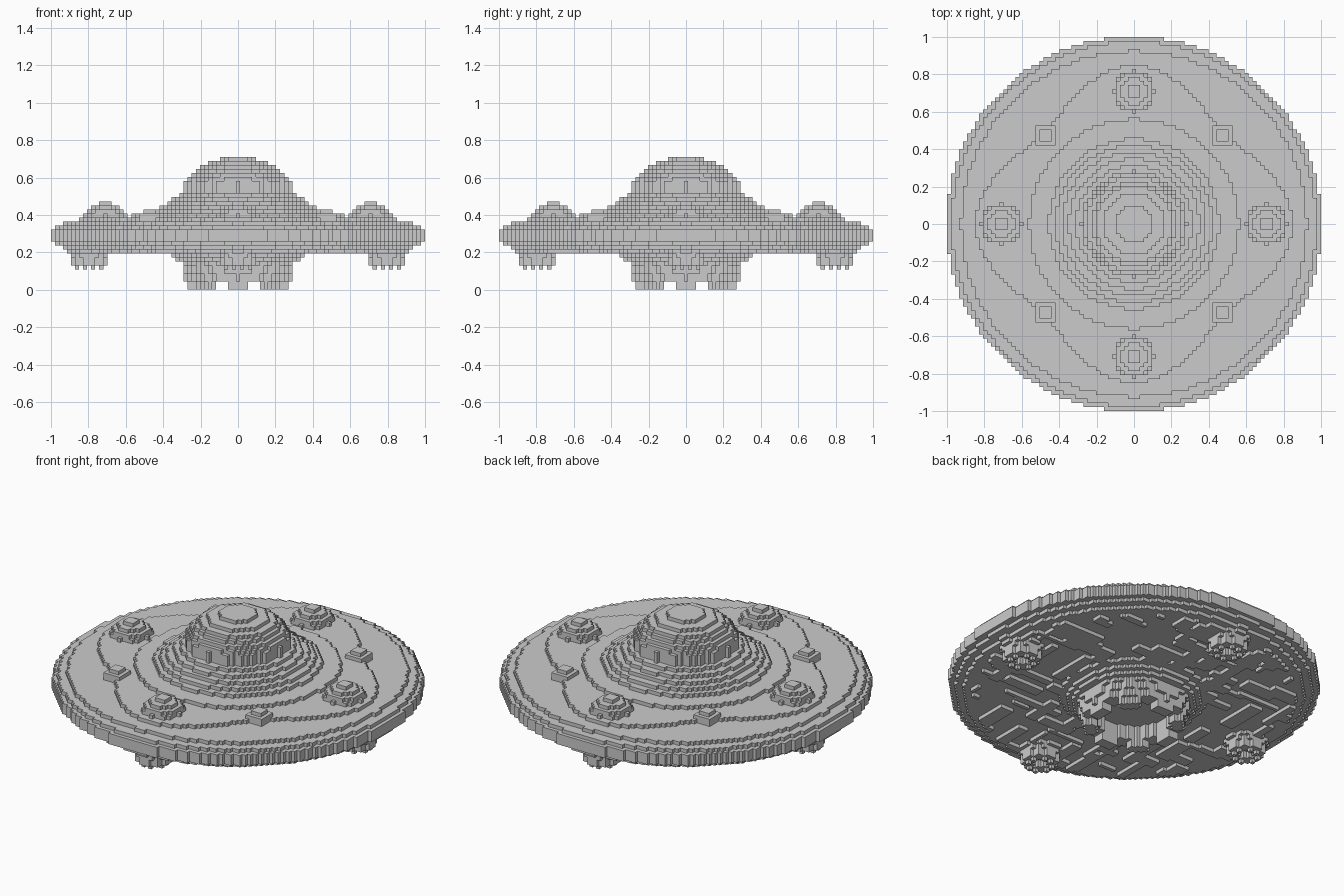
import bpy, math, random

if "Cube" in bpy.data.objects:
    bpy.data.objects.remove(bpy.data.objects["Cube"])

N = 93                # blocks across the hull
V = 2 / N             # block size
H = N // 2
random.seed(4)


def disc(radius, layers, cx=0.0, cy=0.0, inner=-1.0):
    """Blocks of a stepped disc (or ring) on the given layers."""
    cells = set()
    ci, cj = round(cx / V), round(cy / V)
    n = int(radius / V) + 1
    for i in range(-n, n + 1):
        for j in range(-n, n + 1):
            r = math.hypot(i, j) * V
            if inner < r <= radius:
                cells.update((ci + i, cj + j, k) for k in layers)
    return cells


def stack(steps, cx=0.0, cy=0.0, inner=-1.0):
    """Stacked discs from (first layer, last layer, radius) steps."""
    cells = set()
    for a, b, r in steps:
        cells |= disc(r, range(a, b + 1), cx, cy, inner)
    return cells


SIDES = {
    (1, 0, 0): ((1, 0, 0), (1, 1, 0), (1, 1, 1), (1, 0, 1)),
    (-1, 0, 0): ((0, 0, 0), (0, 0, 1), (0, 1, 1), (0, 1, 0)),
    (0, 1, 0): ((0, 1, 0), (0, 1, 1), (1, 1, 1), (1, 1, 0)),
    (0, -1, 0): ((0, 0, 0), (1, 0, 0), (1, 0, 1), (0, 0, 1)),
    (0, 0, 1): ((0, 0, 1), (1, 0, 1), (1, 1, 1), (0, 1, 1)),
    (0, 0, -1): ((0, 0, 0), (0, 1, 0), (1, 1, 0), (1, 0, 0)),
}


def build(name, cells, solid=frozenset()):
    """Mesh of the exposed block sides; sides against 'solid' are left out."""
    index, verts, faces = {}, [], []
    for i, j, k in sorted(cells):
        for (dx, dy, dz), corners in SIDES.items():
            side = (i + dx, j + dy, k + dz)
            if side in cells or side in solid:
                continue
            face = []
            for a, b, c in corners:
                key = (i + a, j + b, k + c)
                if key not in index:
                    index[key] = len(verts)
                    verts.append(((key[0] - 0.5) * V, (key[1] - 0.5) * V, key[2] * V))
                face.append(index[key])
            faces.append(face)
    mesh = bpy.data.meshes.new(name)
    mesh.from_pydata(verts, [], faces)
    obj = bpy.data.objects.new(name, mesh)
    bpy.context.collection.objects.link(obj)


parts = {}

# Saucer hull with stepped rim
hull = stack([(10, 10, 0.925), (11, 11, 0.97), (12, 14, 1.003),
              (15, 15, 0.977), (16, 16, 0.925)])
# Top plate that bulges out around the four big pods
for i, j, k in disc(0.9, [17]):
    if math.hypot(i, j) * V < 0.765 + 0.08 * math.cos(4 * math.atan2(j, i)):
        hull.add((i, j, k))
parts["saucer_hull"] = hull

# Thin ridges in a maze pattern under the hull
ridges = set()
belly = disc(0.88, [9], inner=0.38)
for _ in range(190):
    i, j = random.randint(-H, H), random.randint(-H, H)
    length, wide = random.randint(5, 14), random.randint(1, 4)
    along_x = random.random() < 0.5
    for a in range(length):
        for b in range(wide):
            ridges.add((i + a, j + b, 9) if along_x else (i + b, j + a, 9))
parts["belly_ridges"] = ridges & belly

# Cockpit dome with its stepped shoulder
parts["dome_shoulder"] = stack([(18, 18, 0.56), (19, 19, 0.455), (20, 20, 0.42),
                                (21, 21, 0.385), (22, 22, 0.35), (23, 23, 0.31)])
parts["cockpit_dome"] = stack([(24, 26, 0.28), (27, 27, 0.27), (28, 28, 0.255),
                               (29, 29, 0.23), (30, 30, 0.205), (31, 31, 0.165),
                               (32, 32, 0.105)])

# Hollow central thruster with eight teeth on its lower edge
parts["thruster_collar"] = stack([(9, 9, 0.40), (8, 8, 0.36), (7, 7, 0.33), (6, 6, 0.30)])
parts["thruster_wall"] = stack([(4, 5, 0.29), (2, 3, 0.28)], inner=0.2)
parts["thruster_teeth"] = {c for c in disc(0.268, [0, 1], inner=0.2)
                           if math.cos(8 * math.atan2(c[1], c[0])) > -0.1}

# Big pods above, small thrusters below, lamps on the diagonals
for n, name in enumerate(("right", "back", "left", "front")):
    a = n * math.pi / 2
    x, y = math.cos(a), math.sin(a)
    parts[name + "_pod"] = stack([(17, 18, 0.108), (19, 19, 0.1), (20, 20, 0.075),
                                  (21, 21, 0.033)], 0.7 * x, 0.7 * y)
    leg = stack([(9, 9, 0.115), (8, 8, 0.1)], 0.79 * x, 0.79 * y)
    leg |= stack([(6, 7, 0.092)], 0.79 * x, 0.79 * y, inner=0.045)
    ci, cj = round(0.79 * x / V), round(0.79 * y / V)
    for s in (-1, 1):
        for d in (-1, 1):
            leg |= {(ci + 3 * s, cj + d, 5), (ci + d, cj + 3 * s, 5)}
    parts[name + "_small_thruster"] = leg
    b = a + math.pi / 4
    lx, ly = round(0.68 * math.cos(b) / V), round(0.68 * math.sin(b) / V)
    lamp = {(lx + p, ly + q, k) for p in range(-2, 3) for q in range(-2, 3) for k in (17, 18)}
    lamp |= {(lx + p, ly + q, 19) for p in (-1, 0, 1) for q in (-1, 0, 1)}
    parts["lamp_%d" % (n + 1)] = lamp

# Parts share one block grid, so drop overlaps and hidden inner sides
used = set()
for name in parts:
    parts[name] = parts[name] - used
    used |= parts[name]
for name, cells in parts.items():
    build(name, cells, used)
